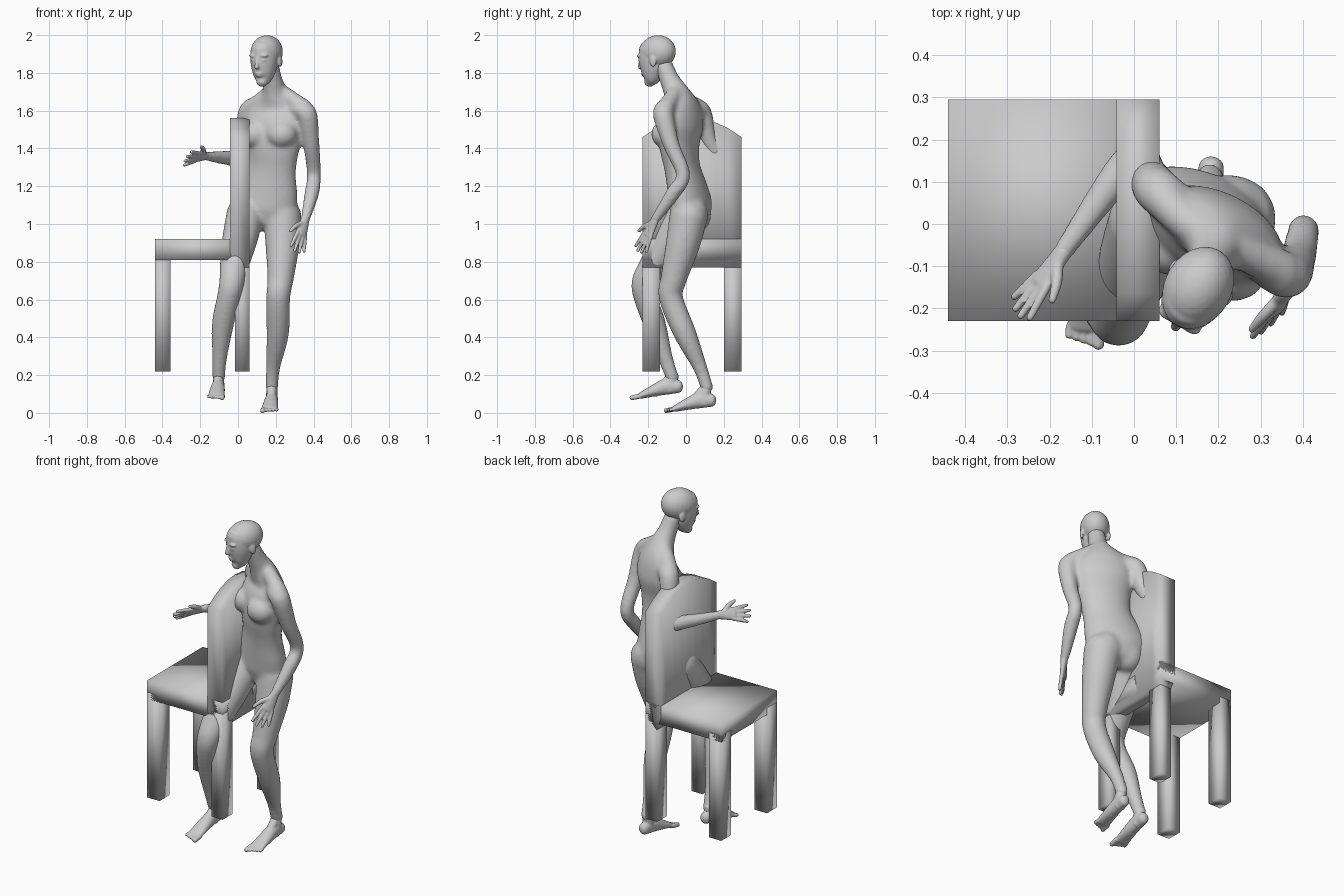
import bpy, bmesh, math
from mathutils import Vector, Matrix

if "Cube" in bpy.data.objects:
    bpy.data.objects.remove(bpy.data.objects["Cube"])

grey = bpy.data.materials.new("plain grey")
grey.use_nodes = True
GREY = (0.6, 0.6, 0.6, 1)
grey.diffuse_color = GREY
grey.node_tree.nodes["Principled BSDF"].inputs["Base Color"].default_value = GREY


def make_object(name, bm):
    bmesh.ops.recalc_face_normals(bm, faces=bm.faces)
    for f in bm.faces:
        f.smooth = True
    mesh = bpy.data.meshes.new(name)
    bm.to_mesh(mesh)
    bm.free()
    mesh.materials.append(grey)
    obj = bpy.data.objects.new(name, mesh)
    bpy.context.collection.objects.link(obj)
    return obj


def organic(name, bm, voxel, rounds):
    """Fuse overlapping volumes into one smooth skin."""
    obj = make_object(name, bm)
    fuse = obj.modifiers.new("fuse", 'REMESH')
    fuse.mode = 'VOXEL'
    fuse.voxel_size = voxel
    fuse.use_smooth_shade = True
    soften = obj.modifiers.new("soften", 'SMOOTH')
    soften.factor = 0.5
    soften.iterations = rounds


def spline(keys, steps=5):
    """Catmull-Rom through keys of (x, y, z, half width, half depth)."""
    keys = [Vector(k) for k in keys]
    out = []
    for i in range(len(keys) - 1):
        b, c = keys[i], keys[i + 1]
        a = keys[i - 1] if i else b
        d = keys[i + 2] if i + 2 < len(keys) else c
        for s in range(steps):
            t = s / steps
            out.append(0.5 * (2 * b + (c - a) * t + (2 * a - 5 * b + 4 * c - d) * t * t
                              + (3 * b - a - 3 * c + d) * t ** 3))
    return out + [keys[-1]]


def loft(bm, keys, side=(1, 0, 0), side_end=None, seg=20):
    """Elliptical tube with rounded ends; a key may give one radius."""
    pts = spline([tuple(k) if len(k) == 5 else tuple(k) + (k[3],) for k in keys])
    n = len(pts)
    s0, s1 = Vector(side), Vector(side_end or side)
    stations = []
    for i, p in enumerate(pts):
        t = Vector(pts[min(i + 1, n - 1)][:3]) - Vector(pts[max(i - 1, 0)][:3])
        stations.append((Vector(p[:3]), t.normalized(), s0.lerp(s1, i / (n - 1)), p[3], p[4]))

    def cap(st, sign):
        c, t, s, a, b = st
        return [(c + t * sign * 0.8 * min(a, b) * math.sin(r), t, s, a * math.cos(r), b * math.cos(r))
                for r in (0.5, 0.95, 1.35)]
    stations = cap(stations[0], -1)[::-1] + stations + cap(stations[-1], 1)
    rings = []
    for c, t, s, a, b in stations:
        u = (s - t * s.dot(t)).normalized()
        v = t.cross(u)
        rings.append([bm.verts.new(c + u * a * math.cos(k * math.tau / seg) + v * b * math.sin(k * math.tau / seg))
                      for k in range(seg)])
    for lo, hi in zip(rings, rings[1:]):
        for k in range(seg):
            j = (k + 1) % seg
            bm.faces.new((lo[k], lo[j], hi[j], hi[k]))
    bm.faces.new(rings[0][::-1])
    bm.faces.new(rings[-1])


def blob(bm, centre, size):
    m = Matrix.Translation(centre) @ Matrix.Diagonal((*size, 1))
    bmesh.ops.create_uvsphere(bm, u_segments=24, v_segments=16, radius=1, matrix=m)


# Torso and neck
body = bmesh.new()
loft(body, [(.13, .03, 1.045, .16, .095), (.138, .025, 1.1, .182, .105), (.157, .005, 1.19, .166, .097),
            (.175, -.02, 1.3, .138, .087), (.185, -.035, 1.42, .15, .097), (.195, -.025, 1.53, .17, .102),
            (.2, -.02, 1.61, .15, .08), (.195, -.05, 1.69, .075, .068), (.183, -.085, 1.76, .053, .053),
            (.168, -.118, 1.84, .049, .048)],
     (.95, -.25, 0), (.83, -.55, 0), 32)
# chest, buttocks, shoulder slopes
for x, y in ((.232, -.122), (.092, -.06)):
    blob(body, (x, y, 1.475), (.08, .062, .07))
for x, y in ((.222, .03), (.085, .045)):
    blob(body, (x, y, 1.05), (.093, .088, .1))
loft(body, [(.195, -.045, 1.72, .043), (.275, -.075, 1.668, .043), (.35, -.112, 1.61, .05)])
loft(body, [(.195, -.045, 1.72, .043), (.12, .01, 1.65, .045), (.06, .07, 1.61, .05)])
# left arm, right arm
loft(body, [(.3, -.085, 1.6, .05), (.36, -.122, 1.59, .056), (.388, -.078, 1.42, .044),
            (.402, -.015, 1.26, .038), (.39, -.07, 1.16, .039), (.355, -.165, 1.02, .025)])
loft(body, [(.1, .05, 1.6, .05), (.055, .08, 1.59, .056), (.032, .12, 1.45, .046),
            (.008, .165, 1.355, .042), (-.05, .1, 1.35, .04), (-.175, -.075, 1.36, .024)], (0, 0, 1))
# left leg, right leg
loft(body, [(.235, .015, 1.05, .102), (.236, -.015, .9, .092), (.225, -.065, .71, .07), (.213, -.08, .61, .064),
            (.21, -.005, .42, .06), (.186, .075, .24, .038), (.179, .112, .13, .034)])
loft(body, [(.04, .01, 1.06, .1), (.01, -.08, .92, .094), (-.02, -.172, .78, .077), (-.033, -.222, .69, .067),
            (-.05, -.215, .61, .062), (-.08, -.165, .47, .059), (-.097, -.112, .3, .041), (-.103, -.07, .18, .034)])
organic("body", body, 0.01, 14)


# Feet with toes
def foot(name, heel, ball, ankle):
    bm = bmesh.new()
    heel, ball, ankle = Vector(heel), Vector(ball), Vector(ankle)
    run = ball - heel
    keys = []
    for t, lift, a, b in ((0, .004, .03, .034), (.3, .018, .034, .043), (.62, .012, .04, .032), (1, 0, .044, .016)):
        p = heel + run * t
        keys.append((p.x, p.y, p.z + lift, a, b))
    loft(bm, keys)
    # instep and heel run up into the shin
    loft(bm, [(*ankle, .029), (*(heel + run * .22), .032)])
    loft(bm, [(*ankle, .026), (*(heel + run * .6), .024)])
    inner = 1 if heel.x < 0 else -1
    for i in range(5):
        base = ball + Vector((inner * (.034 - i * .018), 0, -.001))
        tip = base + run.normalized() * (.046 - i * .006) + Vector((0, 0, .001))
        r = .0135 if i == 0 else .0095
        loft(bm, [(*base, r), (*tip, r)], seg=12)
    organic(name, bm, 0.0042, 4)


foot("left_foot", (.183, .136, .062), (.168, -.062, .021), (.179, .108, .14))
foot("right_foot", (-.1, -.04, .135), (-.115, -.243, .09), (-.103, -.068, .2))


# Hands with spread fingers
def hand(name, wrist, tip, across):
    bm = bmesh.new()
    w, d = Vector(wrist), Vector(tip) - Vector(wrist)
    u = Vector(across)
    u = (u - d * (u.dot(d) / d.length_squared)).normalized()
    palm = [(*(w + d * t), a, b) for t, a, b in ((-.08, .023, .021), (.2, .03, .017), (.48, .037, .014))]
    loft(bm, palm, u)
    for i, reach in zip((-1.5, -.5, .5, 1.5), (.88, .99, 1.02, .95)):
        loft(bm, [(*(w + d * .42 + u * i * .018), .011), (*(w + d * .7 + u * i * .025), .0105),
                  (*(w + d * reach + u * i * .031), .0085)], seg=12)
    loft(bm, [(*(w + d * .12 + u * .012), .015), (*(w + d * .32 + u * .05), .013),
              (*(w + d * .55 + u * .075), .009)], seg=12)
    organic(name, bm, 0.0045, 3)


hand("left_hand", (.355, -.165, 1.02), (.312, -.245, .855), (-.7, -.55, .4))
hand("right_hand", (-.175, -.075, 1.36), (-.275, -.21, 1.345), (.5, -.4, .77))

# Head, modelled facing -y and then turned
head = bmesh.new()
blob(head, (0, .004, .03), (.08, .102, .089))
loft(head, [(0, -.07, -.122, .03, .027), (0, -.052, -.098, .05, .05), (0, -.036, -.05, .066, .071),
            (0, -.026, 0, .073, .079), (0, -.015, .045, .071, .083)], seg=32)
loft(head, [(0, -.1, .01, .009), (0, -.11, -.02, .011), (0, -.113, -.036, .013)], seg=12)
blob(head, (0, -.094, -.07), (.024, .014, .007))
blob(head, (0, -.091, -.083), (.021, .014, .007))
for s in (-1, 1):
    blob(head, (s * .074, .01, -.02), (.01, .02, .031))
    blob(head, (s * .031, -.088, .0), (.016, .013, .009))
    blob(head, (s * .031, -.086, .024), (.027, .017, .01))
turn = Matrix.Translation((.152, -.15, 1.88)) @ Matrix.Rotation(math.radians(-30), 4, 'Z') \
    @ Matrix.Rotation(math.radians(8), 4, 'X')
head.transform(turn)
organic("head", head, 0.005, 5)


# Chair
def box(name, lo, hi):
    lo, hi = Vector(lo), Vector(hi)
    bm = bmesh.new()
    bmesh.ops.create_cube(bm, size=1, matrix=Matrix.Translation((lo + hi) / 2) @ Matrix.Diagonal((*(hi - lo), 1)))
    make_object(name, bm)


FRONT, BACK, NEAR, FAR = -.44, .06, -.23, .295
box("seat", (FRONT, NEAR, .81), (BACK, FAR, .92))
for label, y0, y1 in (("right", NEAR, NEAR + .093), ("left", FAR - .093, FAR)):
    box(label + "_front_chair_leg", (FRONT, y0, .22), (FRONT + .082, y1, .85))
    box(label + "_back_chair_leg", (BACK - .075, y0, .22), (BACK, y1, .85))

# Backrest of upright strips under an arched top, thinner below the seat
bm = bmesh.new()
mid, half, strips = (NEAR + FAR) / 2, (FAR - NEAR) / 2, 8
loops = []
for k in range(strips + 1):
    s = 2 * k / strips - 1
    y, top = mid + half * s, 1.56 - .1 * s * s
    section = [(-.015, .77), (-.042, .85), (-.042, top), (BACK, top), (BACK, .77)]
    loops.append([bm.verts.new((x, y, z)) for x, z in section])
for a, b in zip(loops, loops[1:]):
    for i in range(len(a)):
        j = (i + 1) % len(a)
        bm.faces.new((a[i], a[j], b[j], b[i]))
bm.faces.new(loops[0])
bm.faces.new(loops[-1])
make_object("backrest", bm)
